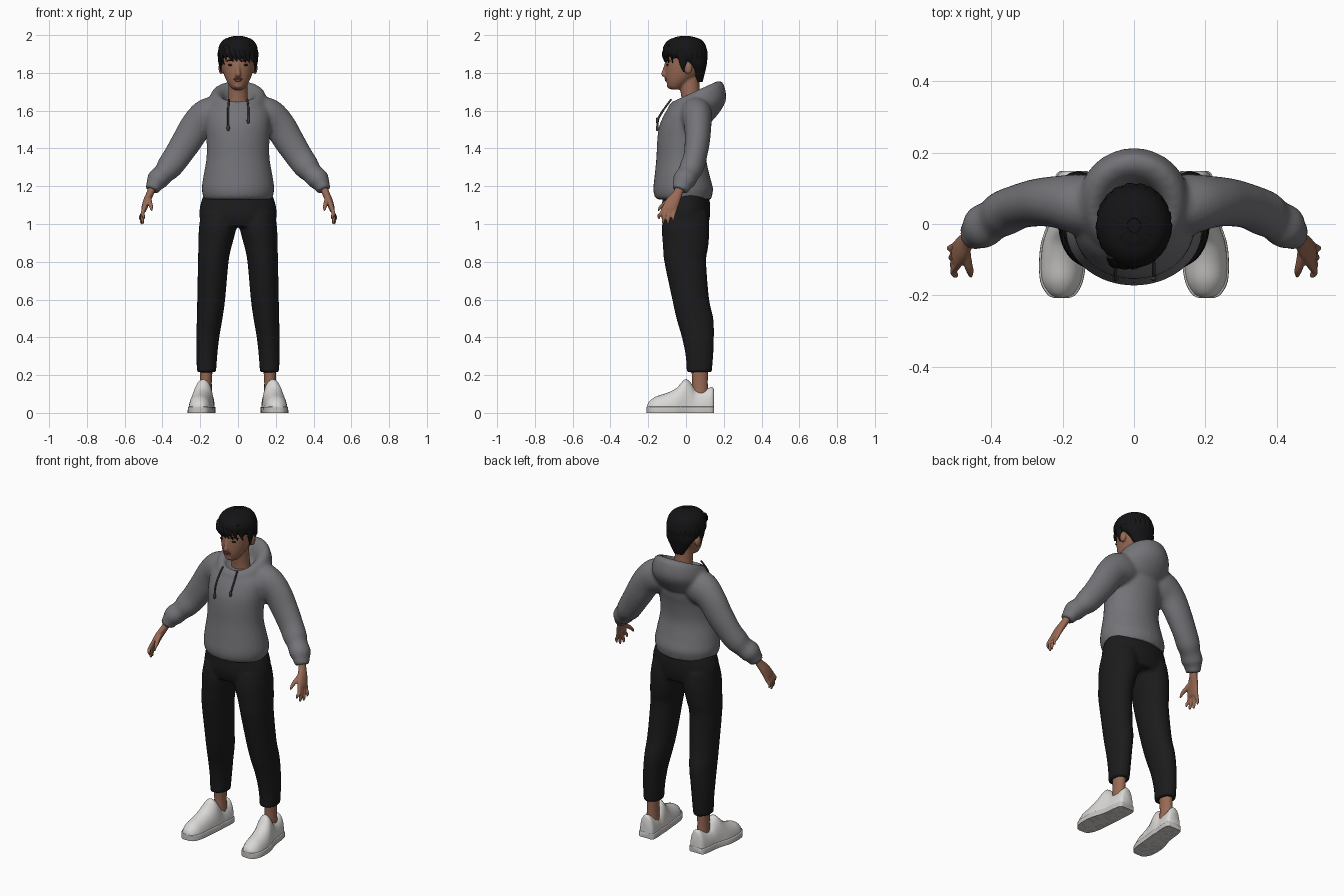
import bpy, bmesh, math, random
from mathutils import Vector, Matrix

random.seed(4)
TAU = 2 * math.pi


def material(name, rgb):
    m = bpy.data.materials.new(name)
    m.diffuse_color = (*rgb, 1)
    return m


GREY = material("hoodie grey", (0.175, 0.175, 0.19))
CORD = material("cord dark grey", (0.05, 0.05, 0.055))
BLACK = material("trouser black", (0.011, 0.011, 0.012))
HAIR = material("hair black", (0.007, 0.007, 0.008))
SKIN = material("skin brown", (0.32, 0.145, 0.09))
LIP = material("lip brown", (0.22, 0.075, 0.055))
EYE = material("eye dark", (0.015, 0.01, 0.008))
WHITE = material("shoe white", (0.7, 0.69, 0.67))
SOLE = material("sole off white", (0.56, 0.55, 0.53))


def spline(rows, steps=4):
    """Smoothly interpolate rows of numbers."""
    out, n = [], len(rows)
    for i in range(n - 1):
        quad = zip(rows[max(i - 1, 0)], rows[i], rows[i + 1], rows[min(i + 2, n - 1)])
        quad = list(quad)
        for k in range(steps):
            t = k / steps
            out.append([0.5 * (2 * b + (c - a) * t + (2 * a - 5 * b + 4 * c - d) * t * t
                               + (3 * b - a - 3 * c + d) * t ** 3) for a, b, c, d in quad])
    return out + [list(rows[-1])]


def skin(bm, rings):
    loops = [[bm.verts.new(p) for p in r] for r in rings]
    n = len(loops[0])
    for a, b in zip(loops, loops[1:]):
        for i in range(n):
            bm.faces.new((a[i], a[(i + 1) % n], b[(i + 1) % n], b[i]))
    bm.faces.new(loops[0])
    bm.faces.new(loops[-1])


def stack(bm, rows, n=32):
    """Horizontal ovals: x, y, z, rx, ry, tilt."""
    skin(bm, [[(x + rx * math.cos(TAU * i / n), y + ry * math.sin(TAU * i / n),
                z + tilt * ry * math.sin(TAU * i / n)) for i in range(n)]
              for x, y, z, rx, ry, tilt in spline(rows)])


def tube(bm, rows, ref=(0, 1, 0), n=12, steps=4):
    """Ovals along a path: x, y, z, radius along ref, other radius."""
    rows = spline(rows, steps)
    pts = [Vector(r[:3]) for r in rows]
    rings = []
    for i, r in enumerate(rows):
        t = (pts[min(i + 1, len(pts) - 1)] - pts[max(i - 1, 0)]).normalized()
        u = Vector(ref)
        u = (u - t * u.dot(t)).normalized()
        v = t.cross(u)
        rings.append([pts[i] + u * r[3] * math.cos(TAU * k / n) + v * r[4] * math.sin(TAU * k / n)
                      for k in range(n)])
    skin(bm, rings)


def ball(bm, c, r):
    bmesh.ops.create_uvsphere(bm, u_segments=16, v_segments=10, radius=1,
                              matrix=Matrix.Translation(c) @ Matrix.Diagonal((*r, 1)))


def finish(name, bm, mat, voxel=0, relax=3):
    bmesh.ops.recalc_face_normals(bm, faces=bm.faces[:])
    me = bpy.data.meshes.new(name)
    bm.to_mesh(me)
    bm.free()
    me.materials.append(mat)
    for p in me.polygons:
        p.use_smooth = True
    me.set_sharp_from_angle(angle=math.radians(50))
    ob = bpy.data.objects.new(name, me)
    bpy.context.scene.collection.objects.link(ob)
    if voxel:   # blend overlapping volumes into one soft surface
        m = ob.modifiers.new("blend", 'REMESH')
        m.mode, m.voxel_size, m.use_smooth_shade = 'VOXEL', voxel, True
        s = ob.modifiers.new("relax", 'SMOOTH')
        s.factor, s.iterations = 0.5, relax
    return ob


# hoodie: body, hood and sleeves
bm = bmesh.new()
stack(bm, [(0, -.01, 1.13, .178, .143, 0), (0, -.015, 1.15, .186, .153, 0), (0, -.015, 1.19, .192, .158, 0),
           (0, -.02, 1.25, .184, .147, 0), (0, -.025, 1.35, .167, .132, 0), (0, -.018, 1.45, .167, .134, 0),
           (0, -.005, 1.52, .172, .136, 0), (0, .012, 1.59, .17, .122, 0), (0, .025, 1.64, .14, .1, 0)])
stack(bm, [(0, .03, 1.53, .11, .09, 0), (0, .045, 1.575, .145, .12, 0), (0, .06, 1.64, .157, .152, .12),
           (0, .055, 1.688, .142, .142, .4), (0, .045, 1.702, .118, .118, .45),
           (0, .035, 1.685, .09, .095, .42), (0, .025, 1.635, .07, .08, .3)])
for s in (1, -1):
    tube(bm, [(s * .06, .04, 1.585, .085, .085), (s * .15, .055, 1.572, .085, .098),
              (s * .215, .062, 1.525, .073, .086), (s * .27, .06, 1.44, .067, .08),
              (s * .325, .048, 1.355, .062, .073), (s * .365, .03, 1.30, .064, .068),
              (s * .395, .012, 1.265, .058, .056), (s * .425, -.008, 1.235, .062, .058),
              (s * .443, -.022, 1.205, .05, .044), (s * .455, -.032, 1.178, .044, .038)], n=24)
finish("hoodie", bm, GREY, .011, 3)

# drawstrings with knots
for s, x, end in ((-1, -.052, 1.50), (1, .055, 1.54)):
    bm = bmesh.new()
    tube(bm, [(x * .9, -.078, 1.66, .005, .005), (x, -.112, 1.615, .005, .005),
              (x, -.145, 1.56, .005, .005), (x, -.152, end, .005, .005)], ref=(1, 0, 0), n=8)
    ball(bm, (x, -.152, end + .008), (.009, .008, .017))
    finish("drawstring", bm, CORD)

# trousers
bm = bmesh.new()
stack(bm, [(0, 0, .985, .19, .115, 0), (0, -.002, 1.04, .205, .129, 0),
           (0, 0, 1.1, .2, .128, 0), (0, 0, 1.16, .18, .12, 0)])
for s in (1, -1):
    stack(bm, [(s * .167, .07, .215, .051, .067, 0), (s * .165, .071, .3, .055, .073, 0),
               (s * .16, .063, .4, .061, .085, 0), (s * .15, .047, .5, .068, .098, 0),
               (s * .142, .025, .6, .074, .098, 0), (s * .131, -.004, .8, .081, .111, 0),
               (s * .122, -.002, .88, .088, .12, 0), (s * .108, -.002, .98, .099, .126, 0),
               (s * .105, 0, 1.06, .09, .115, 0)])
finish("trousers", bm, BLACK, .011, 2)

# head, neck, nose and ears
bm = bmesh.new()
stack(bm, [(0, -.055, 1.712, .025, .025, 0), (0, -.053, 1.727, .042, .042, 0), (0, -.036, 1.76, .062, .07, 0),
           (0, -.016, 1.80, .077, .094, 0), (0, -.005, 1.85, .086, .105, 0), (0, 0, 1.90, .086, .106, 0),
           (0, 0, 1.95, .07, .09, 0), (0, 0, 1.975, .03, .04, 0)])
stack(bm, [(0, .03, 1.59, .06, .055, 0), (0, .027, 1.65, .053, .05, 0),
           (0, .02, 1.72, .05, .052, 0), (0, .015, 1.79, .05, .055, 0)])
tube(bm, [(0, -.104, 1.85, .009, .009), (0, -.113, 1.815, .011, .011), (0, -.119, 1.793, .015, .012),
          (0, -.108, 1.782, .014, .008)], ref=(1, 0, 0))
ball(bm, (0, -.088, 1.733), (.024, .014, .016))
for s in (1, -1):
    ball(bm, (s * .09, .012, 1.825), (.013, .022, .032))
finish("head", bm, SKIN, .006, 2)

# lips
bm = bmesh.new()
ball(bm, (0, -.105, 1.768), (.024, .008, .005))
ball(bm, (0, -.103, 1.760), (.02, .008, .006))
finish("lips", bm, LIP)

# eyes and brows
for s in (1, -1):
    bm = bmesh.new()
    ball(bm, (s * .039, -.098, 1.842), (.015, .006, .0055))
    finish("eye", bm, EYE)
    bm = bmesh.new()
    tube(bm, [(s * .018, -.105, 1.861, .002, .003), (s * .042, -.097, 1.867, .003, .004),
              (s * .062, -.083, 1.862, .001, .002)], n=8)
    finish("eyebrow", bm, HAIR)

# hair cap tapering to the nape
bm = bmesh.new()
stack(bm, [(0, .07, 1.752, .03, .018, 0), (0, .064, 1.80, .06, .036, 0), (0, .05, 1.845, .088, .06, 0),
           (0, .008, 1.882, .1, .105, 0), (0, -.006, 1.915, .105, .116, 0), (0, -.006, 1.95, .097, .108, 0),
           (0, -.004, 1.98, .07, .078, 0), (0, 0, 1.993, .02, .02, 0)])
# swept locks from the crown outwards
for i in range(22):
    a = TAU * i / 22 + random.uniform(-.08, .08)
    back = math.sin(a)
    low = -38 if back > .3 else (-12 + random.uniform(-6, 6) if back < -.4 else -30)
    rows = []
    for k in range(6):
        e = math.radians(80 + (low - 80) * k / 5)
        b = a + .35 * k / 5
        w = (.012, .02, .022, .02, .016, .003)[k]
        rows.append((.099 * math.cos(e) * math.cos(b), -.004 + .111 * math.cos(e) * math.sin(b),
                     1.892 + .1 * math.sin(e), w, w * .45))
    tube(bm, rows, ref=(-math.sin(a), math.cos(a), 0), n=8, steps=3)
# fringe swept across the forehead
for i in range(6):
    x = -.06 + .022 * i
    x2 = x + .035
    y2 = -.113 * math.sqrt(max(.1, 1 - (x2 / .11) ** 2))
    tube(bm, [(x, -.09, 1.945, .018, .01), (x + .012, y2 - .006, 1.905, .018, .009),
              (x2, y2, 1.862 - .002 * i, .002, .002)], ref=(1, 0, 0), n=8)
# side locks in front of the ears
for s in (1, -1):
    tube(bm, [(s * .092, -.02, 1.91, .028, .012), (s * .095, -.016, 1.86, .022, .01),
              (s * .089, -.012, 1.805, .003, .002)], n=8)
finish("hair", bm, HAIR)

for s in (1, -1):
    # hand with four fingers and a thumb
    bm = bmesh.new()
    tube(bm, [(s * .452, -.03, 1.2, .026, .021), (s * .464, -.042, 1.165, .025, .02),
              (s * .482, -.066, 1.125, .036, .019), (s * .496, -.086, 1.085, .04, .016),
              (s * .499, -.09, 1.068, .034, .012)])
    for y0, y1, z1, x1 in ((-.12, -.143, 1.025, .497), (-.1, -.12, 1.0, .502),
                           (-.08, -.095, .998, .508), (-.06, -.068, 1.015, .513)):
        tube(bm, [(s * .492, y0 + .008, 1.095, .011, .011), (s * .506, (y0 + y1) / 2, 1.055, .0105, .0105),
                  (s * (x1 + .004), y1, z1 + .02, .009, .009), (s * x1, y1, z1, .005, .005)], n=10)
    tube(bm, [(s * .475, -.065, 1.14, .016, .014), (s * .467, -.105, 1.115, .013, .012),
              (s * .46, -.132, 1.092, .011, .01), (s * .457, -.148, 1.07, .005, .005)], ref=(1, 0, 0), n=10)
    finish("hand", bm, SKIN, .0045, 2)

    # ankle
    bm = bmesh.new()
    stack(bm, [(s * .17, .074, .08, .034, .045, 0), (s * .17, .074, .16, .031, .041, 0),
               (s * .168, .072, .26, .036, .046, 0)], n=20)
    finish("ankle", bm, SKIN)

    # shoe upper and sole, lofted from toe to heel: y, x, half width, height
    shoe = spline([(-.207, .203, .015, .03), (-.197, .203, .036, .058), (-.16, .203, .056, .086),
                   (-.1, .2, .062, .106), (-.05, .195, .061, .132), (-.005, .185, .056, .178),
                   (.025, .18, .053, .16), (.05, .178, .051, .125), (.09, .174, .051, .12),
                   (.135, .17, .046, .137), (.148, .17, .034, .125)])
    for name, mat, grow, cap, power in (("shoe", WHITE, 0, 1, .75), ("sole", SOLE, .004, .034, .15)):
        bm = bmesh.new()
        rings = []
        for y, x, w, h in shoe:
            ring = []
            for i in range(24):
                a = TAU * i / 24
                up = max(math.sin(a), 0) if 0 < i < 12 else 0
                z = min(h, cap) * up ** power if up else 0
                ring.append((s * (x + (w + grow) * math.cos(a)
                                  * (1 if cap == 1 or abs(math.cos(a)) < .5 else 1 / abs(math.cos(a)) ** .8)),
                             y * (1 + grow), z))
            rings.append(ring)
        skin(bm, rings)
        finish(name, bm, mat)
